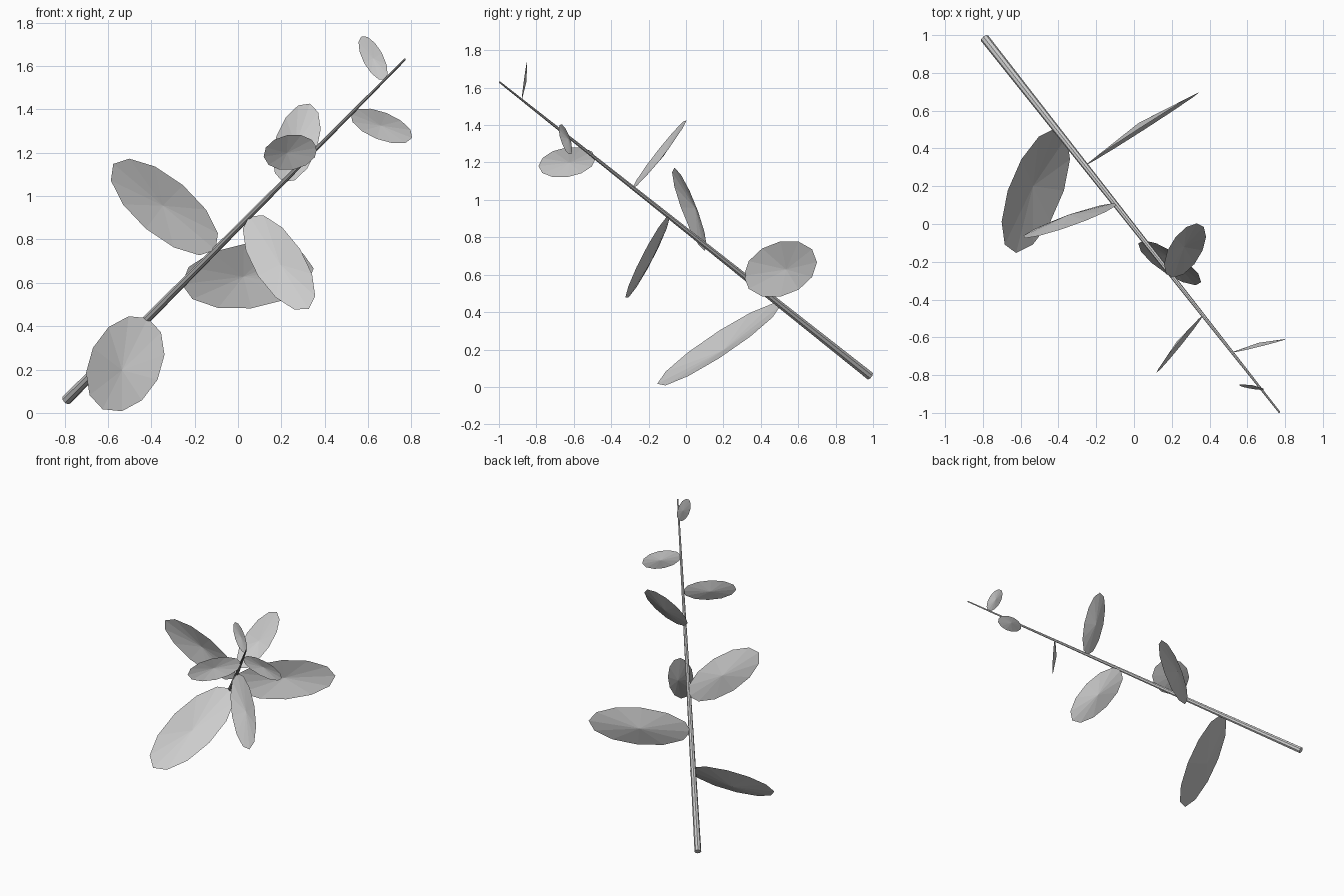
import bpy
import bmesh
from math import cos, sin, radians, tau
from mathutils import Vector

if "Cube" in bpy.data.objects:
    bpy.data.objects.remove(bpy.data.objects["Cube"], do_unlink=True)

# One plain grey for the whole twig
GREY = (0.6, 0.6, 0.6, 1.0)
grey = bpy.data.materials.new("plain grey")
grey.use_nodes = True
grey.diffuse_color = GREY
grey.node_tree.nodes["Principled BSDF"].inputs["Base Color"].default_value = GREY

STEM_BASE = Vector((-0.79, 0.982, 0.06))
STEM_TIP = Vector((0.77, -0.997, 1.63))
along = (STEM_TIP - STEM_BASE).normalized()
side = along.cross(Vector((0, 0, 1))).normalized()
upper = side.cross(along)


def make_object(name, bm):
    mesh = bpy.data.meshes.new(name)
    bm.to_mesh(mesh)
    bm.free()
    mesh.materials.append(grey)
    obj = bpy.data.objects.new(name, mesh)
    bpy.context.collection.objects.link(obj)
    return obj


def make_stem():
    # Long tapered eight-sided rod
    bm = bmesh.new()
    bmesh.ops.create_cone(bm, cap_ends=True, segments=8, radius1=0.024,
                          radius2=0.005, depth=(STEM_TIP - STEM_BASE).length)
    turn = along.to_track_quat('Z', 'Y').to_matrix().to_4x4()
    bm.transform(turn)
    bmesh.ops.translate(bm, verts=bm.verts, vec=(STEM_BASE + STEM_TIP) / 2)
    make_object("stem", bm)


def make_leaf(name, root, direction, length):
    # Shallow oval dish: a twelve-sided rim fanned around a raised middle
    half = direction * length / 2
    across = direction.cross(Vector((0, 1, 0))).normalized()
    normal = across.cross(direction).normalized()
    if normal.y < 0:
        normal = -normal
    across *= length * 0.205
    centre = root + half
    bm = bmesh.new()
    middle = bm.verts.new(centre + normal * length * 0.05)
    sides = 12
    rim = [bm.verts.new(centre - half * cos(tau * k / sides)
                        + across * sin(tau * k / sides)) for k in range(sides)]
    for k in range(sides):
        bm.faces.new((middle, rim[k], rim[(k + 1) % sides]))
    bm.normal_update()
    if sum(f.normal.dot(normal) for f in bm.faces) < 0:
        bmesh.ops.reverse_faces(bm, faces=bm.faces)
    make_object(name, bm)


make_stem()

# Leaves spiral up the stem by the golden angle, shrinking towards the tip
for i in range(8):
    angle = radians(-44.5 - 137.5 * i)
    radial = side * cos(angle) + upper * sin(angle)
    direction = (radial * 0.991 + along * 0.134).normalized()
    root = STEM_BASE.lerp(STEM_TIP, 0.24 + 0.1 * i)
    make_leaf(f"leaf_{i + 1}", root, direction, 0.81 - 0.083 * i)
